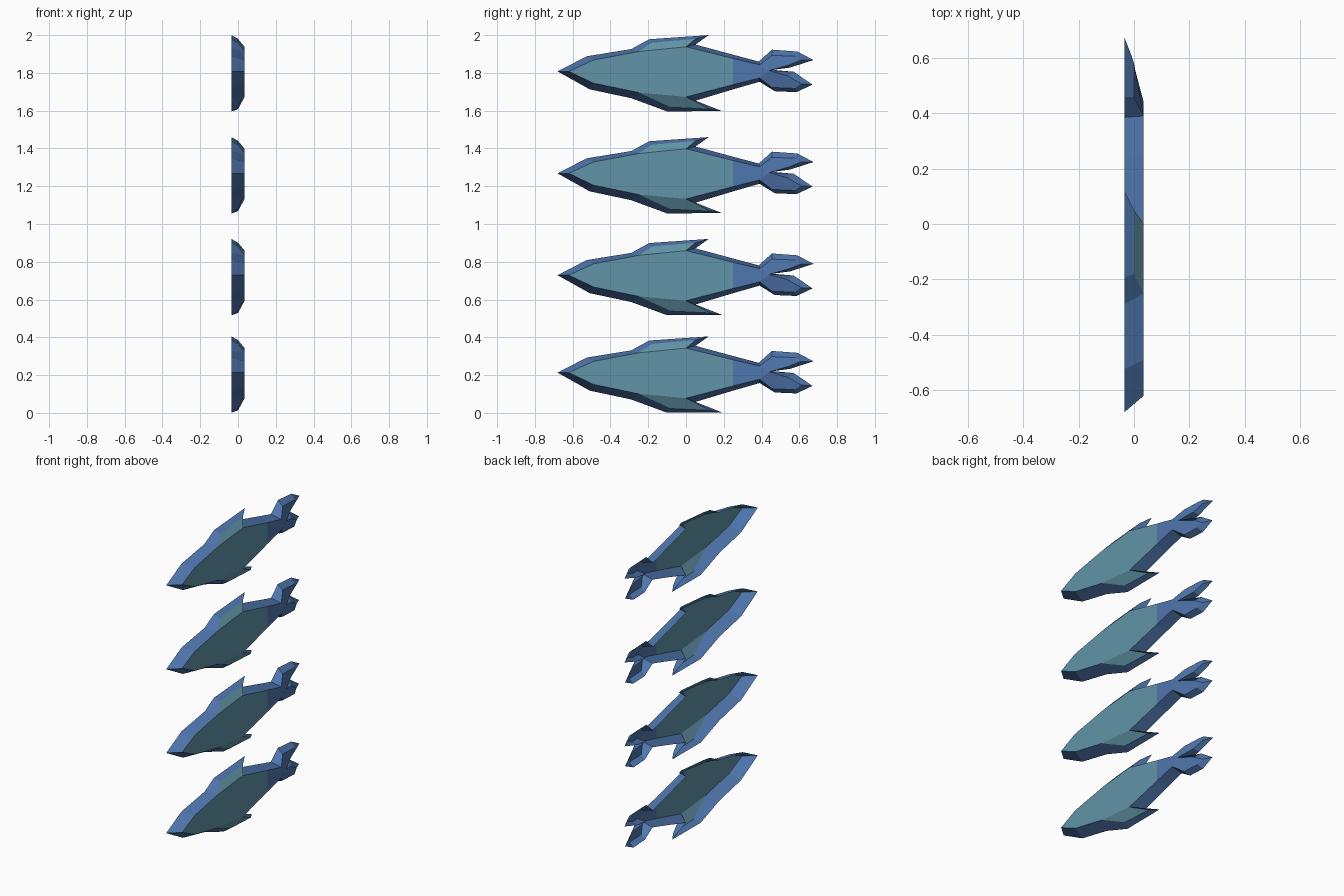
import bpy


def material(name, color):
    m = bpy.data.materials.new(name)
    m.diffuse_color = (*color, 1)
    return m


blue = material("blue", (0.078, 0.18, 0.42))
teal = material("teal", (0.12, 0.30, 0.39))

BACK = -0.035   # x of the open rim
# Paired rings, nose over the back to the tail and home along the belly:
# rim y, rim z, front y, front z, front x
RING = [
    (-.68, 0, -.62, 0, .035),          # 0 nose
    (-.525, .08, -.49, .06, .035),
    (-.29, .118, -.25, .105, .035),
    (-.195, .17, -.18, .152, 0),       # 3 dorsal fin
    (.12, .192, .05, .172, 0),
    (.05, .142, 0, .13, .035),
    (.25, .088, .25, .068, .035),      # 6 tail stem
    (.385, .052, .39, .035, .035),
    (.455, .115, .455, .085, 0),       # 8 upper lobe
    (.59, .105, .58, .08, 0),
    (.675, .06, .61, .06, -.01),
    (.55, .02, .54, .032, 0),
    (.46, .008, .44, .004, .035),      # 12 tail notch
    (.57, -.002, .54, -.025, 0),       # 13 lower lobe
    (.67, -.07, .61, -.066, -.01),
    (.585, -.11, .575, -.09, 0),
    (.47, -.105, .455, -.085, 0),
    (.39, -.055, .39, -.035, .035),
    (.25, -.095, .25, -.07, .035),
    (.05, -.155, 0, -.135, .035),
    (.19, -.21, .13, -.2, 0),          # 20 belly fin
    (-.1, -.212, -.08, -.19, 0),
    (-.29, -.142, -.25, -.112, .035),
    (-.51, -.095, -.49, -.062, .035),
]
TEAL_FACES = [
    [0, 1, 2, 5, 6, 18, 19, 22, 23],   # flank
    [2, 3, 4, 5],                      # dorsal fin
    [19, 20, 21, 22],                  # belly fin
]
BLUE_FACES = [
    [6, 7, 12, 17, 18],                # tail stem
    [7, 8, 9, 10, 11, 12],             # upper lobe
    [12, 13, 14, 15, 16, 17],          # lower lobe
]


def fish_mesh():
    n = len(RING)
    verts = [(x, y, z) for _, _, y, z, x in RING]
    verts += [(BACK, p[0], p[1]) for p in RING]
    faces = [f[::-1] for f in TEAL_FACES + BLUE_FACES]
    # slanted side walls; the back stays open
    for i in range(n):
        j = (i + 1) % n
        faces.append([i, j, j + n, i + n])
    me = bpy.data.meshes.new("fish")
    me.from_pydata(verts, [], faces)
    me.materials.append(blue)
    me.materials.append(teal)
    for p in me.polygons:
        p.material_index = 1 if p.index < len(TEAL_FACES) else 0
        p.use_smooth = False
    # walls under the teal fin and flank stay blue
    me.update()
    return me


# Four fish stacked in a column
mesh = fish_mesh()
for k, z in enumerate((0.213, 0.729, 1.268, 1.808)):
    fish = bpy.data.objects.new("fish_%d" % (k + 1), mesh)
    fish.location = (0, 0, z)
    bpy.context.collection.objects.link(fish)
